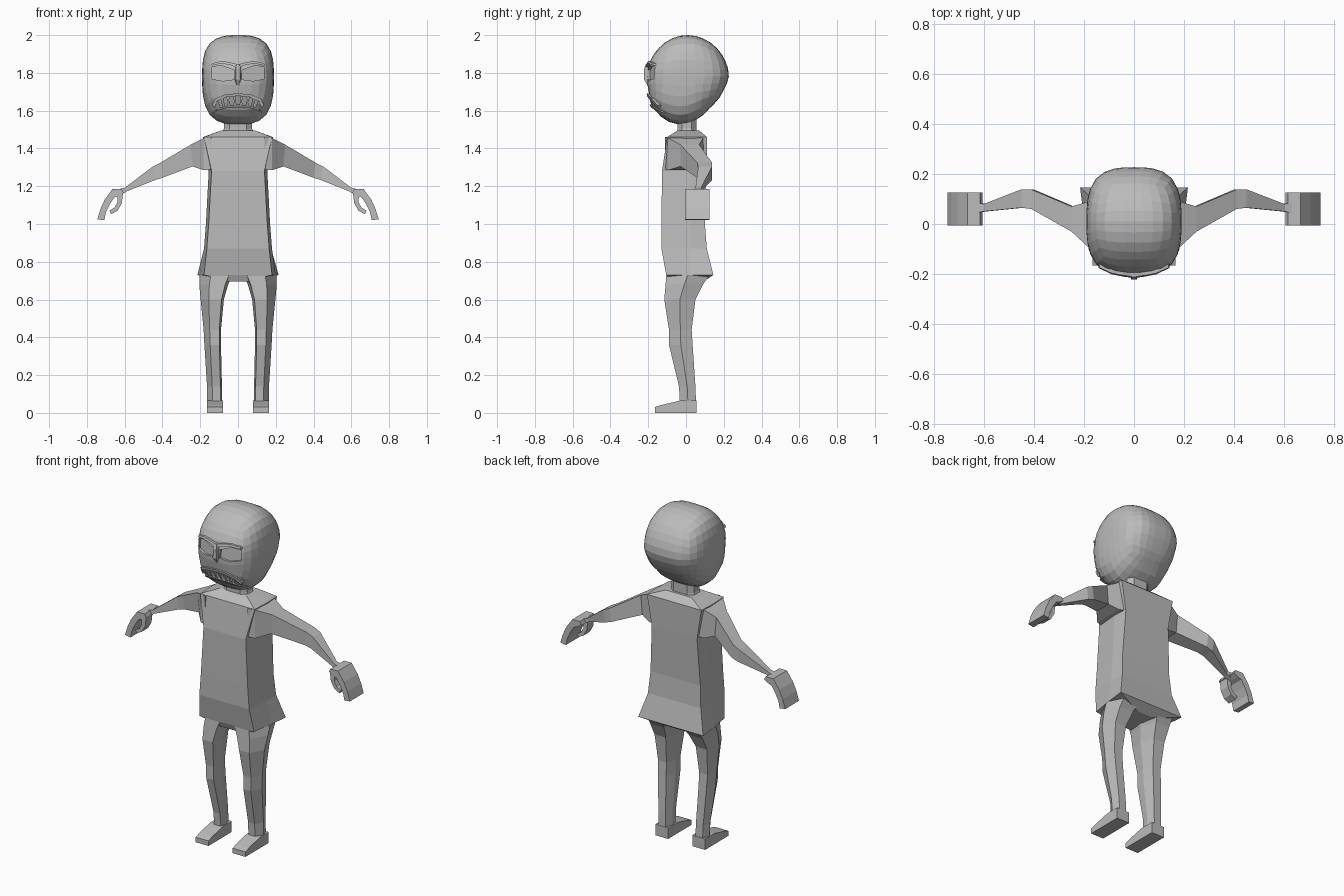
import bpy, bmesh, math
from mathutils import Vector

if "Cube" in bpy.data.objects:
    bpy.data.objects.remove(bpy.data.objects["Cube"])

grey = bpy.data.materials.new("plain grey")
grey.diffuse_color = (0.5, 0.5, 0.5, 1)
grey.use_nodes = True
grey.node_tree.nodes["Principled BSDF"].inputs["Base Color"].default_value = grey.diffuse_color


def finish(name, bm, mirror=False):
    bmesh.ops.recalc_face_normals(bm, faces=bm.faces)
    me = bpy.data.meshes.new(name)
    bm.to_mesh(me)
    bm.free()
    me.materials.append(grey)
    ob = bpy.data.objects.new(name, me)
    bpy.context.collection.objects.link(ob)
    if mirror:
        ob.modifiers.new("mirror", 'MIRROR').use_mirror_merge = False
    return ob


def loft(name, rings, mirror=False):
    """Skin a list of equal-length point rings and cap both ends."""
    bm = bmesh.new()
    vs = [[bm.verts.new(p) for p in r] for r in rings]
    n = len(vs[0])
    for a, b in zip(vs, vs[1:]):
        for i in range(n):
            j = (i + 1) % n
            bm.faces.new((a[i], a[j], b[j], b[i]))
    bm.faces.new(vs[0])
    bm.faces.new(vs[-1])
    return finish(name, bm, mirror)


# Head: boxy across x, with a rounded side outline given as (y, z) points
CY, CZ = 0.01, 1.78
OUTLINE = [(-.205, 1.77), (-.195, 1.85), (-.14, 1.935), (-.07, 1.985), (0, 2.0), (.07, 1.99),
           (.13, 1.96), (.2, 1.88), (.228, 1.79), (.195, 1.70), (.13, 1.62), (.05, 1.55),
           (-.01, 1.525), (-.09, 1.54), (-.16, 1.595), (-.185, 1.64), (-.197, 1.70)]
POLAR = sorted((math.atan2(z - CZ, y - CY), math.hypot(y - CY, z - CZ)) for y, z in OUTLINE)
POLAR = ([(POLAR[-1][0] - math.tau, POLAR[-1][1])] + POLAR
         + [(POLAR[0][0] + math.tau, POLAR[0][1])])


def radius(angle):
    for (a, r), (b, s) in zip(POLAR, POLAR[1:]):
        if a <= angle <= b:
            return r + (s - r) * (angle - a) / (b - a)
    return 0.2


def face_y(x, z):
    """Front surface of the head at (x, z)."""
    lo, hi = -0.3, CY
    for _ in range(30):
        m = (lo + hi) / 2
        rho = math.hypot(m - CY, z - CZ) / radius(math.atan2(z - CZ, m - CY))
        if abs(x / .19) ** 3 + rho ** 3 > 1:
            lo = m
        else:
            hi = m
    return lo


bm = bmesh.new()
bmesh.ops.create_cube(bm, size=2)
bmesh.ops.subdivide_edges(bm, edges=bm.edges[:], cuts=7, use_grid_fill=True)
for v in bm.verts:
    d = Vector([math.tan(c * math.pi / 4) for c in v.co])
    rho = math.hypot(d.y, d.z)
    k = (abs(d.x) ** 3 + rho ** 3) ** (-1 / 3)
    r = radius(math.atan2(d.z, d.y))
    v.co = (d.x * k * .19, CY + d.y * k * r, CZ + d.z * k * r)
head = finish("head", bm)


def plate(name, pts, out, depth, mirror=False):
    """Extrude an (x, z) outline that follows the face surface."""
    front = [(x, face_y(x, z) - out, z) for x, z in pts]
    back = [(x, face_y(x, z) + depth, z) for x, z in pts]
    return loft(name, [front, back], mirror)


def carve(cutter):
    m = head.modifiers.new("carve", 'BOOLEAN')
    m.operation, m.object, m.solver = 'DIFFERENCE', cutter, 'EXACT'
    cutter.hide_render = True
    cutter.hide_viewport = True


# Eye sockets and mouth opening
for s in (1, -1):
    eye = [(.022, 1.765), (.08, 1.757), (.138, 1.768), (.138, 1.83), (.09, 1.84), (.022, 1.815)]
    carve(plate("eye_socket_cutter", [(s * x, z) for x, z in eye], .05, .014))
arch = [(-.125, 1.615), (-.11, 1.65), (-.06, 1.672), (0, 1.678),
        (.06, 1.672), (.11, 1.65), (.125, 1.615)]
lower = [(-.118, 1.602), (-.10, 1.615), (-.055, 1.628), (0, 1.632),
         (.055, 1.628), (.10, 1.615), (.118, 1.602)]
carve(plate("mouth_cutter", arch + lower[::-1], .05, .03))

# Lips follow the mouth opening
plate("upper_lip", [(x * 1.1, z + .014) for x, z in arch] + arch[::-1], .012, .02)
plate("lower_lip", lower + [(x * 1.12, z - .015) for x, z in lower[::-1]], .012, .02)

# Teeth: small pointed blocks along both lips
for row, curve, drop in (("upper", arch, -.026), ("lower", lower, .022)):
    for i in range(10):
        t = .35 + i * 5.3 / 9
        k = min(int(t), 5)
        f = t - k
        x = curve[k][0] * (1 - f) + curve[k + 1][0] * f
        z = curve[k][1] * (1 - f) + curve[k + 1][1] * f
        pts = [(x - .009, z), (x + .009, z), (x + .003, z + drop), (x - .003, z + drop)]
        plate(row + "_tooth", pts, .002, .02)

# Angry brows and nose
plate("brow", [(0, 1.826), (.04, 1.842), (.09, 1.85), (.142, 1.838),
               (.138, 1.85), (.09, 1.862), (.05, 1.858), (0, 1.845)], .014, .02, True)
loft("nose", [[(-.02, -.17, z), (-w, y, z), (w, y, z), (.02, -.17, z)]
              for z, w, y in ((1.735, .006, -.205), (1.765, .012, -.222),
                              (1.82, .011, -.222), (1.848, .008, -.212))])

# Torso: rings as z, then x and y of the front corner, side and back corner
TORSO = [(.695, .05, -.09, .05, 0, .05, .09),
         (.73, .18, -.105, .20, .02, .215, .145),
         (.87, .165, -.13, .18, .02, .175, .11),
         (1.0, .155, -.13, .17, .02, .165, .10),
         (1.28, .14, -.127, .155, .02, .15, .11),
         (1.46, .18, -.10, .185, .02, .18, .112),
         (1.495, .09, -.045, .09, .02, .085, .07)]
loft("torso", [[(a, b, z), (c, d, z), (e, f, z), (-e, f, z), (-c, d, z), (-a, b, z)]
               for z, a, b, c, d, e, f in TORSO])

# Neck
loft("neck", [[(w * .6, -.045, z), (w, -.02, z), (w, .03, z), (w * .6, .055, z),
               (-w * .6, .055, z), (-w, .03, z), (-w, -.02, z), (-w * .6, -.045, z)]
              for z, w in ((1.47, .09), (1.505, .075), (1.56, .075))])

# Legs: rings as z, inner x, outer x, front y, back y
LEG = [(.73, .03, .205, -.104, .125), (.68, .052, .205, -.108, .09),
       (.60, .075, .198, -.115, .05), (.44, .09, .182, -.09, .03),
       (.36, .09, .178, -.09, .035), (.14, .085, .164, -.037, .05), (.0, .083, .162, -.03, .055)]


def leg_ring(z, i, o, f, b):
    w, m = o - i, (f + b) / 2
    return [(i + w * .1, f, z), (o - w * .35, f, z), (o, m, z),
            (o - w * .2, b, z), (i + w * .2, b, z), (i, m, z)]


loft("leg", [leg_ring(*r) for r in LEG], True)

# Feet
loft("foot", [[(x, .055, 0), (x, -.165, 0), (x, -.165, .03), (x, -.13, .042),
               (x, -.03, .065), (x, .055, .065)] for x in (.08, .165)], True)

# Arms: rings as x, front y, back y, bottom z, top z
ARM = [(.14, -.11, .10, 1.29, 1.46), (.18, -.095, .09, 1.285, 1.455),
       (.25, -.03, .07, 1.305, 1.42), (.41, .06, .138, 1.245, 1.325),
       (.45, .065, .138, 1.232, 1.305), (.60, .05, .08, 1.172, 1.192),
       (.63, .045, .085, 1.155, 1.185)]
loft("arm", [[(x + (0 if x < .2 else -.01), f, b0), (x, f, t), (x, b, t),
              (x + (0 if x < .2 else -.01), b, b0)]
             for x, f, b, b0, t in ARM], True)

# Hands: curled fingers and a thumb, each an outline given depth
FINGERS = [(.605, 1.165), (.615, 1.185), (.665, 1.185), (.705, 1.13), (.728, 1.08),
           (.745, 1.025), (.708, 1.02), (.70, 1.06), (.678, 1.105), (.655, 1.14), (.63, 1.15)]
THUMB = [(.608, 1.17), (.64, 1.155), (.638, 1.115), (.655, 1.085), (.68, 1.072),
         (.672, 1.052), (.638, 1.07), (.615, 1.11)]
for name, pts, y0, y1 in (("fingers", FINGERS, -.005, .125), ("thumb", THUMB, 0, .06)):
    loft(name, [[(x, y, z) for x, z in pts] for y in (y0, y1)], True)
